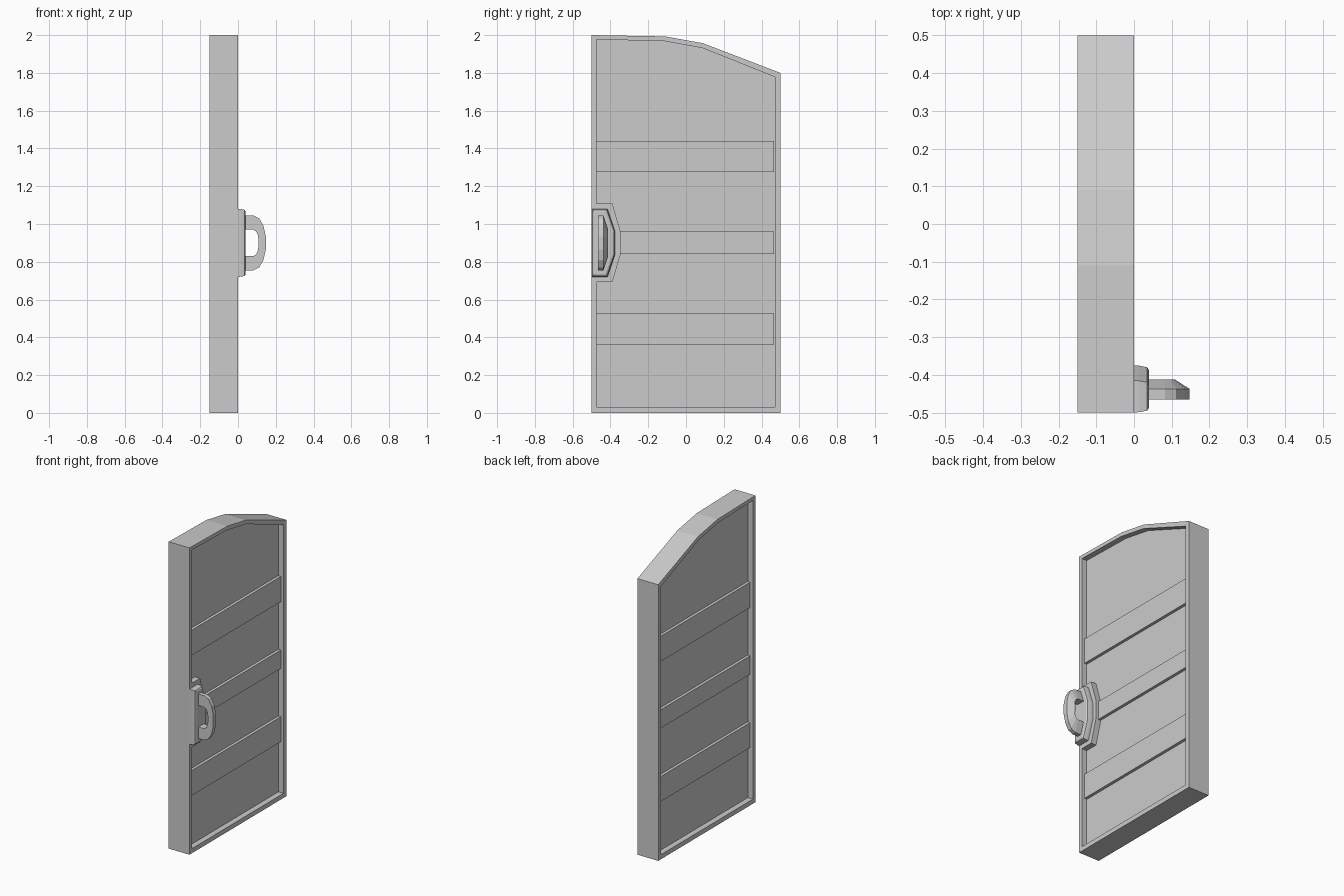
import bpy, bmesh

if "Cube" in bpy.data.objects:
    bpy.data.objects.remove(bpy.data.objects["Cube"])


def make_object(name, bm):
    bmesh.ops.recalc_face_normals(bm, faces=bm.faces)
    mesh = bpy.data.meshes.new(name)
    bm.to_mesh(mesh)
    bm.free()
    obj = bpy.data.objects.new(name, mesh)
    bpy.context.collection.objects.link(obj)
    return obj


def loft(name, loops):
    """Skin equal-length loops of 3D points and cap both ends."""
    bm = bmesh.new()
    rings = [[bm.verts.new(p) for p in loop] for loop in loops]
    for a, b in zip(rings, rings[1:]):
        for i in range(len(a)):
            j = (i + 1) % len(a)
            bm.faces.new((a[i], a[j], b[j], b[i]))
    bm.faces.new(rings[0])
    bm.faces.new(rings[-1])
    return make_object(name, bm)


def prism(name, outline, x0, x1):
    """Extrude a (y, z) outline along x."""
    return loft(name, [[(x, y, z) for y, z in outline] for x in (x0, x1)])


# Door leaf with arched top
DEPTH = 0.037
THICK = 0.15
arch = [(0.5, 1.8), (0.09, 1.957), (-0.11, 1.993), (-0.5, 2.0)]
door = prism("door_leaf", [(-0.5, 0), (0.5, 0)] + arch, -THICK, 0)

# Recessed panels: the front one steps around the lock, the back one is plain
inner = [(-0.475, 0.03), (0.47, 0.03), (0.47, 1.778), (0.085, 1.932),
         (-0.115, 1.968), (-0.475, 1.977)]
lock_step = [(-0.475, 1.108), (-0.39, 1.108), (-0.347, 0.962),
             (-0.347, 0.838), (-0.39, 0.692), (-0.475, 0.692)]
cutters = [prism("front_recess_cutter", inner + lock_step, -DEPTH, 0.1),
           prism("back_recess_cutter", inner, -THICK - 0.1, -THICK + DEPTH)]
bpy.context.view_layer.objects.active = door
for cutter in cutters:
    mod = door.modifiers.new("recess", 'BOOLEAN')
    mod.operation = 'DIFFERENCE'
    mod.solver = 'EXACT'
    mod.object = cutter
    bpy.ops.object.modifier_apply(modifier=mod.name)
    bpy.data.objects.remove(cutter)

# Cross boards on both faces
boards = [("upper", 1.275, 1.44), ("middle", 0.84, 0.96), ("lower", 0.362, 0.525)]
for side, x0, x1 in (("front", -DEPTH - 0.01, -0.018),
                     ("back", -THICK + 0.018, -THICK + DEPTH + 0.01)):
    for label, z0, z1 in boards:
        y0 = -0.35 if (side, label) == ("front", "middle") else -0.473
        prism(f"{side}_{label}_board",
              [(y0, z0), (0.467, z0), (0.467, z1), (y0, z1)], x0, x1)

# Lock plate with a softened front edge
plate_loops = []
for x, inset in ((-0.005, 0), (0.015, 0.001), (0.035, 0.005), (0.04, 0.013)):
    half = [(-0.5 + inset, 0.18 - inset), (-0.415 - inset, 0.18 - inset),
            (-0.375 - inset, 0.06)]
    outline = half + [(y, -z) for y, z in reversed(half)]
    plate_loops.append([(x, y, 0.9 + z) for y, z in outline])
loft("lock_plate", plate_loops)

# Handle: a D-shaped loop with a tapered four-sided section
outer_half = [(0.035, 0.145), (0.082, 0.145), (0.112, 0.13), (0.135, 0.09), (0.147, 0.035)]
inner_half = [(0.035, 0.07), (0.08, 0.07), (0.095, 0.062), (0.104, 0.045), (0.108, 0.02)]


def mirrored(half):
    return half + [(x, -z) for x, z in reversed(half)]


sections = []
for (ox, oz), (ix, iz) in zip(mirrored(outer_half), mirrored(inner_half)):
    sections.append([(ox, -0.465, 0.9 + oz), (ox, -0.437, 0.9 + oz),
                     (ix, -0.412, 0.9 + iz), (ix, -0.465, 0.9 + iz)])
loft("handle", sections)
